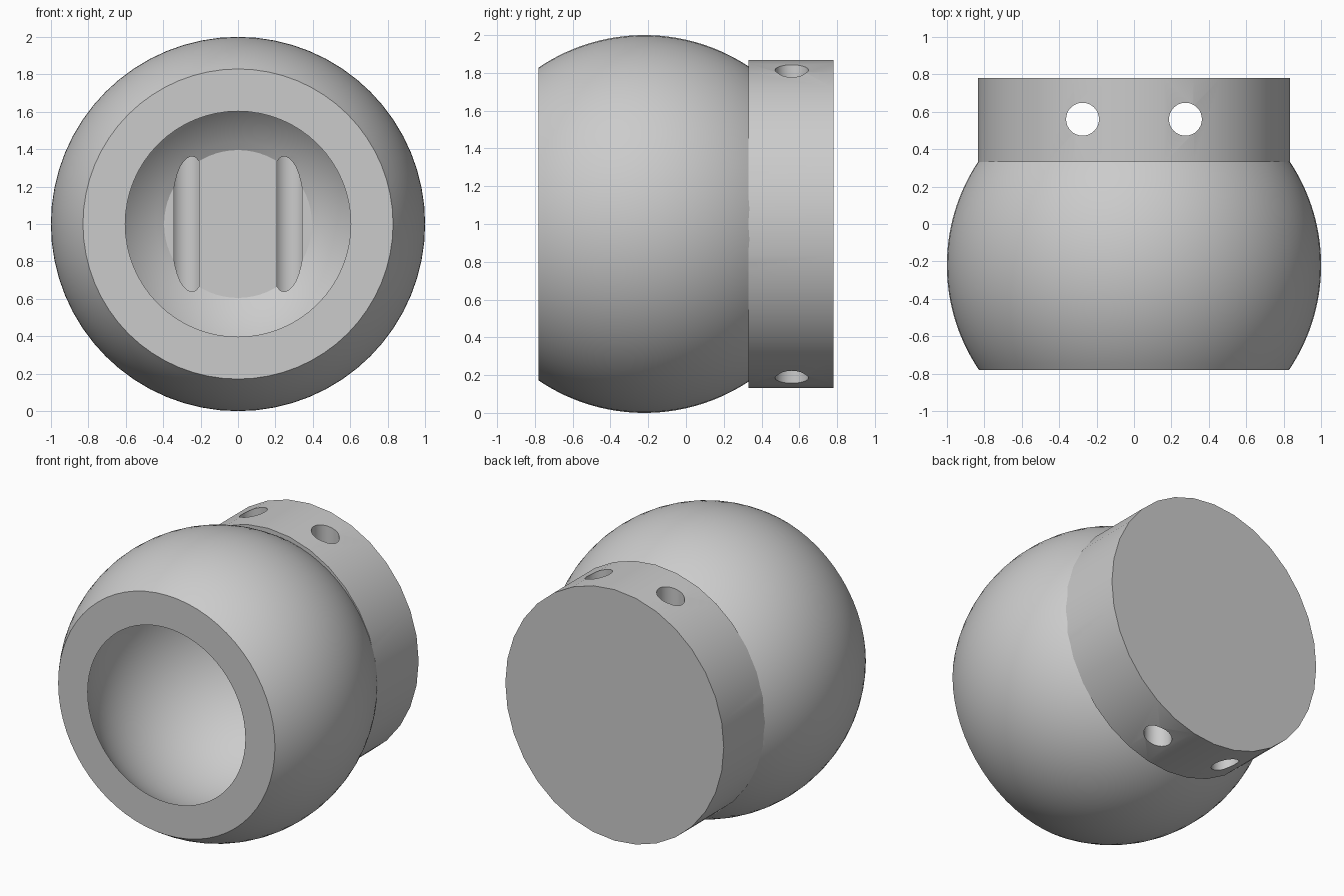
import bpy
import bmesh
import math

cube = bpy.data.objects.get("Cube")
if cube:
    bpy.data.objects.remove(cube, do_unlink=True)

grey = bpy.data.materials.new("plain grey")
grey.use_nodes = True
colour = (0.6, 0.6, 0.6, 1)
grey.diffuse_color = colour
grey.node_tree.nodes["Principled BSDF"].inputs["Base Color"].default_value = colour

BALL_Y = -0.22   # centre of the ball along the axis
FRONT, STEP, BACK = -0.78, 0.33, 0.78


def lathe(name, profile, sides, scale_x=1.0):
    """Solid turned around the y axis at z = 1 from (radius, y) points."""
    bm = bmesh.new()
    rings = []
    for r, y in profile:
        rings.append([bm.verts.new((scale_x * r * math.cos(math.tau * i / sides), y,
                                    1 + r * math.sin(math.tau * i / sides)))
                      for i in range(sides)])
    for a, b in zip(rings, rings[1:]):
        for i in range(sides):
            j = (i + 1) % sides
            bm.faces.new((a[i], a[j], b[j], b[i]))
    bm.faces.new(rings[0])
    bm.faces.new(rings[-1])
    bmesh.ops.recalc_face_normals(bm, faces=bm.faces)
    mesh = bpy.data.meshes.new(name)
    bm.to_mesh(mesh)
    bm.free()
    mesh.materials.append(grey)
    obj = bpy.data.objects.new(name, mesh)
    bpy.context.collection.objects.link(obj)
    return obj


def ball_profile(radius, y0, y1, steps=32):
    """Arc of a sphere between two cutting planes."""
    a0 = math.asin((y0 - BALL_Y) / radius)
    a1 = math.asin((y1 - BALL_Y) / radius)
    angles = [a0 + (a1 - a0) * k / steps for k in range(steps + 1)]
    return [(radius * math.cos(a), BALL_Y + radius * math.sin(a)) for a in angles]


def combine(target, tool, operation):
    """Apply a boolean and remove the helper."""
    tool.hide_render = True
    mod = target.modifiers.new("combine", 'BOOLEAN')
    mod.operation = operation
    mod.solver = 'EXACT'
    mod.object = tool
    bpy.ops.object.select_all(action='DESELECT')
    bpy.context.view_layer.objects.active = target
    target.select_set(True)
    bpy.ops.object.modifier_apply(modifier=mod.name)
    bpy.data.objects.remove(tool, do_unlink=True)


# Truncated ball joined to the slightly oval collar
body = lathe("ball_and_collar", ball_profile(1.0, FRONT, STEP + 0.08), 64)
collar = lathe("collar", [(0.867, STEP), (0.867, BACK)], 32, 0.963)
combine(body, collar, 'UNION')

# Round hollow with a flat floor, open at the front
hollow = lathe("hollow_cutter", ball_profile(0.823, FRONT - 0.08, 0.502), 64)
combine(body, hollow, 'DIFFERENCE')

# Two vertical pin holes right through the collar
for x in (-0.275, 0.275):
    bpy.ops.mesh.primitive_cylinder_add(vertices=32, radius=0.088, depth=3,
                                        location=(x, 0.56, 1))
    pin = bpy.context.object
    pin.data.materials.append(grey)
    combine(body, pin, 'DIFFERENCE')

# Smooth curves, crisp rims
bpy.ops.object.select_all(action='DESELECT')
bpy.context.view_layer.objects.active = body
body.select_set(True)
bpy.ops.object.shade_smooth_by_angle(angle=math.radians(25))
